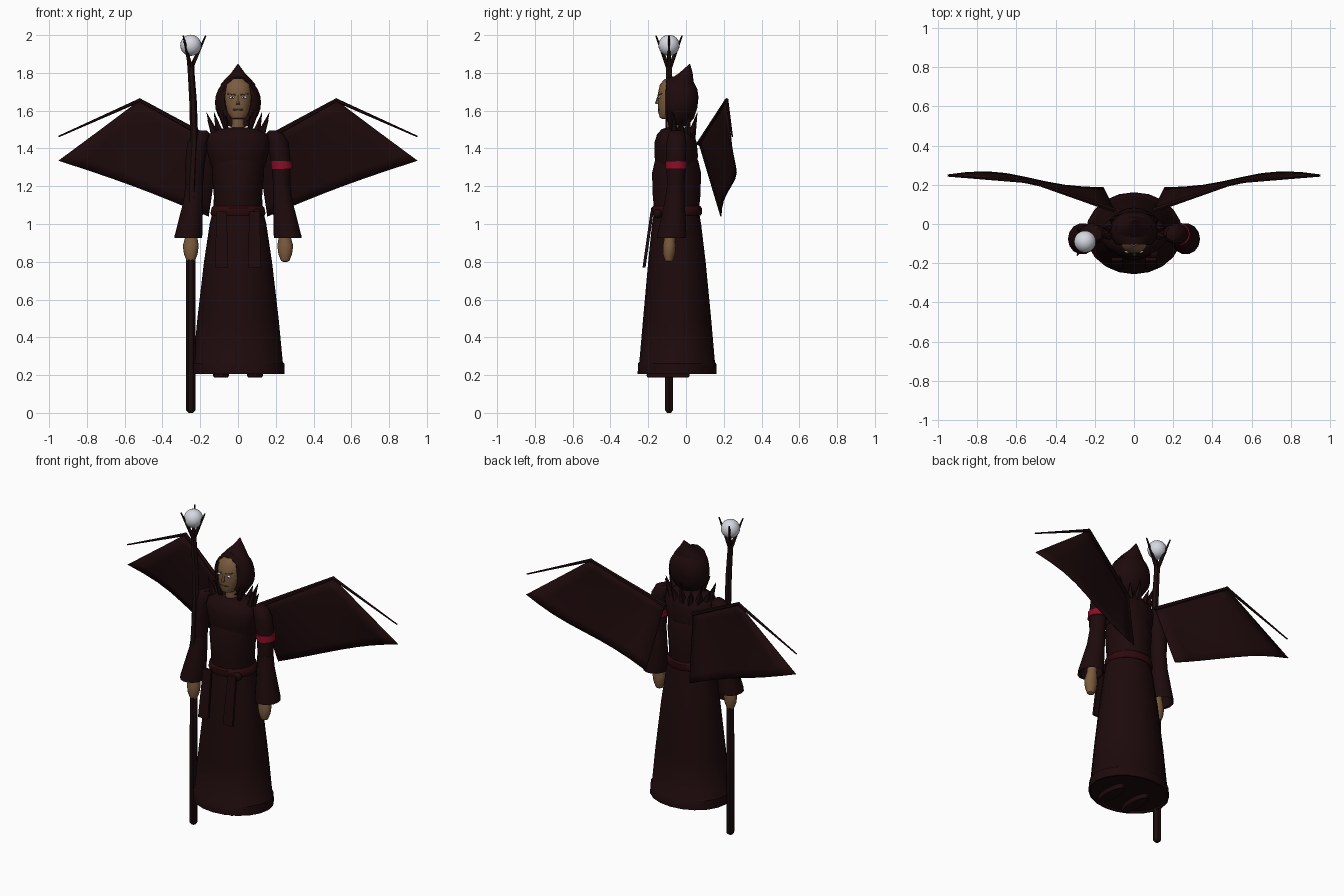
import bpy, bmesh, math
from mathutils import Vector


def material(name, rgb):
    m = bpy.data.materials.new(name)
    m.diffuse_color = (*rgb, 1)
    return m


ROBE = material("dark robe", (0.0125, 0.003, 0.0035))
BELT = material("belt red", (0.026, 0.003, 0.004))
BAND = material("armband crimson", (0.25, 0.004, 0.02))
SKIN = material("skin", (0.20, 0.105, 0.05))
LIP = material("dark skin", (0.09, 0.045, 0.022))
WOOD = material("staff wood", (0.013, 0.0042, 0.0042))
ORB = material("pale orb", (0.68, 0.69, 0.75))
EYE = material("eye white", (0.8, 0.76, 0.74))


def finish(name, bm, mat, smooth=True):
    bmesh.ops.recalc_face_normals(bm, faces=bm.faces)
    mesh = bpy.data.meshes.new(name)
    bm.to_mesh(mesh)
    bm.free()
    ob = bpy.data.objects.new(name, mesh)
    bpy.context.collection.objects.link(ob)
    mesh.materials.append(mat)
    if smooth:
        bpy.ops.object.select_all(action='DESELECT')
        ob.select_set(True)
        bpy.context.view_layer.objects.active = ob
        bpy.ops.object.shade_smooth_by_angle(angle=math.radians(40))
    return ob


def loft(name, rings, mat, n=16, axis='z', caps=(True, True), drop=None):
    """Skin elliptical rings (cx, cy, cz, radius a, radius b) along z or y."""
    bm = bmesh.new()
    loops = []
    for cx, cy, cz, a, b in rings:
        loop = []
        for i in range(n):
            t = 2 * math.pi * i / n
            u, v = a * math.cos(t), b * math.sin(t)
            loop.append(bm.verts.new((cx + u, cy + v, cz) if axis == 'z' else (cx + u, cy, cz + v)))
        loops.append(loop)
    for p, q in zip(loops, loops[1:]):
        for i in range(n):
            j = (i + 1) % n
            bm.faces.new((p[i], p[j], q[j], q[i]))
    for use, loop in zip(caps, (loops[0], loops[-1])):
        if use:
            bm.faces.new(loop)
    if drop:
        gone = [f for f in bm.faces if drop(f.calc_center_median())]
        bmesh.ops.delete(bm, geom=gone, context='FACES')
    return finish(name, bm, mat)


def stick(name, p, q, r1, r2, mat, n=6):
    p, q = Vector(p), Vector(q)
    bm = bmesh.new()
    bmesh.ops.create_cone(bm, cap_ends=True, segments=n, radius1=r1, radius2=r2, depth=(q - p).length)
    bm.transform((q - p).to_track_quat('Z', 'Y').to_matrix().to_4x4())
    bmesh.ops.translate(bm, verts=bm.verts, vec=(p + q) / 2)
    return finish(name, bm, mat)


def ball(name, c, r, mat, u=16, v=10):
    bm = bmesh.new()
    bmesh.ops.create_uvsphere(bm, u_segments=u, v_segments=v, radius=1)
    bmesh.ops.scale(bm, verts=bm.verts, vec=r)
    bmesh.ops.translate(bm, verts=bm.verts, vec=c)
    return finish(name, bm, mat)


# Skirt with hem and a nearly flush floor
loft("skirt", [(0, -.05, 1.06, .135, .12), (0, -.05, 1.0, .15, .13), (0, -.048, .8, .18, .152),
               (0, -.047, .5, .215, .18), (0, -.047, .27, .237, .2), (0, -.047, .262, .245, .207),
               (0, -.047, .205, .247, .209), (0, -.047, .205, .236, .198), (0, -.047, .214, .232, .194)],
     ROBE, 20)

# Torso: lower tunic, then the chest cape overlapping it
loft("tunic", [(0, -.05, 1.05, .13, .118), (0, -.05, 1.15, .128, .128), (0, -.05, 1.27, .138, .132),
               (0, -.05, 1.34, .14, .115)], ROBE, 18)
loft("chest", [(0, -.05, 1.30, .142, .108), (0, -.052, 1.36, .158, .117), (0, -.055, 1.43, .172, .114),
               (0, -.055, 1.475, .155, .1), (0, -.055, 1.502, .105, .075), (0, -.055, 1.512, .05, .045)],
     ROBE, 18)

# Belt, pouch and hanging sashes
loft("belt", [(0, -.05, 1.045, .14, .128), (0, -.05, 1.055, .146, .134),
              (0, -.05, 1.085, .14, .134), (0, -.05, 1.095, .13, .125)], BELT, 20)
ball("belt_pouch", (.1, -.15, 1.055), (.028, .025, .025), ROBE, 10, 6)
for s in (-1, 1):
    bm = bmesh.new()
    bmesh.ops.create_cube(bm, size=1)
    for v in bm.verts:
        top = v.co.z > 0
        v.co = (s * .087 + v.co.x * (.056 if top else .068),
                (-.18 if top else -.222) + v.co.y * .016, 1.065 if top else .77)
    finish("sash", bm, ROBE, False)

# Flat-soled shoes
for s in (-1, 1):
    loft("shoe", [(s * .09, -.095, .187, .036, .11), (s * .09, -.095, .196, .042, .117),
                  (s * .09, -.095, .235, .04, .11)], ROBE, 14)

# Arms, sleeves and hands
for s in (-1, 1):
    loft("upper_arm", [(s * .185, -.05, 1.495, .02, .03), (s * .195, -.05, 1.48, .045, .045),
                       (s * .212, -.05, 1.43, .056, .054), (s * .228, -.052, 1.32, .052, .053),
                       (s * .232, -.055, 1.18, .044, .046)], ROBE, 14)
    loft("sleeve", [(s * .232, -.055, 1.20, .047, .048), (s * .237, -.06, 1.12, .052, .054),
                    (s * .262, -.075, .94, .073, .08), (s * .264, -.076, .925, .073, .08),
                    (s * .262, -.075, .93, .065, .072), (s * .24, -.063, 1.08, .04, .042)], ROBE, 14)
    loft("hand", [(s * .243, -.075, 1.05, .026, .026), (s * .247, -.085, .94, .03, .028),
                  (s * .25, -.088, .885, .042, .034), (s * .25, -.09, .84, .036, .032),
                  (s * .25, -.09, .805, .022, .02), (s * .25, -.09, .798, .008, .008)], SKIN, 12)
loft("armband", [(.233, -.052, 1.292, .0565, .0575), (.23, -.052, 1.333, .0565, .0575)], BAND, 14)

# Neck, face and features
loft("neck", [(0, -.06, 1.49, .04, .04), (0, -.07, 1.53, .032, .034), (0, -.07, 1.6, .032, .034)], SKIN, 12)
loft("face", [(0, -.1, 1.555, .022, .022), (0, -.098, 1.562, .04, .04), (0, -.093, 1.59, .058, .054),
              (0, -.088, 1.64, .068, .06), (0, -.087, 1.69, .072, .062), (0, -.084, 1.74, .064, .054),
              (0, -.078, 1.768, .035, .034)], SKIN, 16)
stick("nose", (0, -.143, 1.685), (0, -.153, 1.635), .005, .012, SKIN)
ball("mouth", (0, -.142, 1.605), (.032, .006, .005), LIP, 10, 6)
for s in (-1, 1):
    ball("eye", (s * .033, -.141, 1.67), (.015, .007, .007), EYE, 10, 6)
    ball("pupil", (s * .031, -.147, 1.67), (.004, .002, .004), ROBE, 8, 6)
    stick("brow", (s * .013, -.147, 1.683), (s * .055, -.129, 1.69), .004, .003, LIP)
    stick("hair_lock", (s * .085, -.08, 1.6), (s * .065, -.08, 1.5), .026, .01, ROBE, 8)

# Hood open around the face and under the chin, with a pointed peak
loft("hood", [(0, -.08, 1.66, .064, .1), (0, -.108, 1.657, .071, .107), (0, -.104, 1.65, .09, .122),
              (0, -.075, 1.645, .114, .136), (0, -.04, 1.643, .122, .137), (0, .01, 1.647, .113, .124),
              (0, .042, 1.655, .085, .095), (0, .06, 1.665, .045, .05), (0, .065, 1.67, .008, .01)],
     ROBE, 24, 'y', (False, True),
     lambda c: c.z < 1.57 and c.y < -.03 and abs(c.x) < .06)
loft("hood_peak", [(0, -.03, 1.735, .095, .075), (0, -.02, 1.77, .066, .06),
                   (0, .0, 1.80, .036, .036), (0, .02, 1.847, .002, .002)], ROBE, 14)

# Spiked collar around the sides and back of the neck
for i in range(9):
    a = math.radians(-8 + 196 * i / 8)
    c, d = math.cos(a), math.sin(a)
    tall = 1.59 if i % 2 == 0 else 1.55
    stick("collar_spike", (.12 * c, -.05 + .08 * d, 1.46), (.168 * c, -.05 + .11 * d, tall),
          .026, .001, ROBE, 5)

# Wings: bowed membrane with two spars each
N = 8
for s in (-1, 1):
    root, elbow = Vector((s * .1, .07, 1.425)), Vector((s * .52, .215, 1.655))
    low, tip = Vector((s * .155, .185, 1.04)), Vector((s * .95, .25, 1.335))
    bm = bmesh.new()
    grid = []
    for i in range(N + 1):
        u = i / N
        row = []
        for j in range(N + 1):
            v = j / N
            p = root.lerp(elbow, u).lerp(low.lerp(tip, u), v)
            p.y += (.02 * math.sin(math.pi * u) - .018 * math.sin(2 * math.pi * u)) * v
            p.z += .012 * math.sin(math.pi * u) * v
            row.append(bm.verts.new(p))
        grid.append(row)
    for i in range(N):
        for j in range(N):
            bm.faces.new((grid[i][j], grid[i + 1][j], grid[i + 1][j + 1], grid[i][j + 1]))
    wing = finish("wing_membrane", bm, ROBE)
    mod = wing.modifiers.new("thickness", 'SOLIDIFY')
    mod.thickness, mod.offset = .006, 0
    stick("wing_arm", root, elbow, .014, .01, ROBE)
    stick("wing_finger", elbow, (s * .95, .245, 1.463), .01, .004, ROBE)
    ball("wing_joint", elbow, (.011, .011, .011), ROBE, 8, 6)

# Staff with a three-pronged head holding the orb
loft("staff", [(-.25, -.09, 0, .012, .012), (-.25, -.09, .015, .025, .025), (-.25, -.09, .9, .024, .024),
               (-.245, -.09, 1.2, .023, .023), (-.232, -.09, 1.45, .021, .021), (-.238, -.09, 1.65, .02, .02),
               (-.248, -.09, 1.80, .018, .018), (-.25, -.09, 1.86, .02, .02)], WOOD, 6)
for k in range(3):
    a = math.radians(120 * k)
    stick("staff_prong", (-.25, -.09, 1.82), (-.25 + .08 * math.cos(a), -.09 + .08 * math.sin(a), 1.997),
          .014, .004, WOOD, 5)
ball("orb", (-.25, -.09, 1.946), (.056, .056, .056), ORB, 20, 12)
